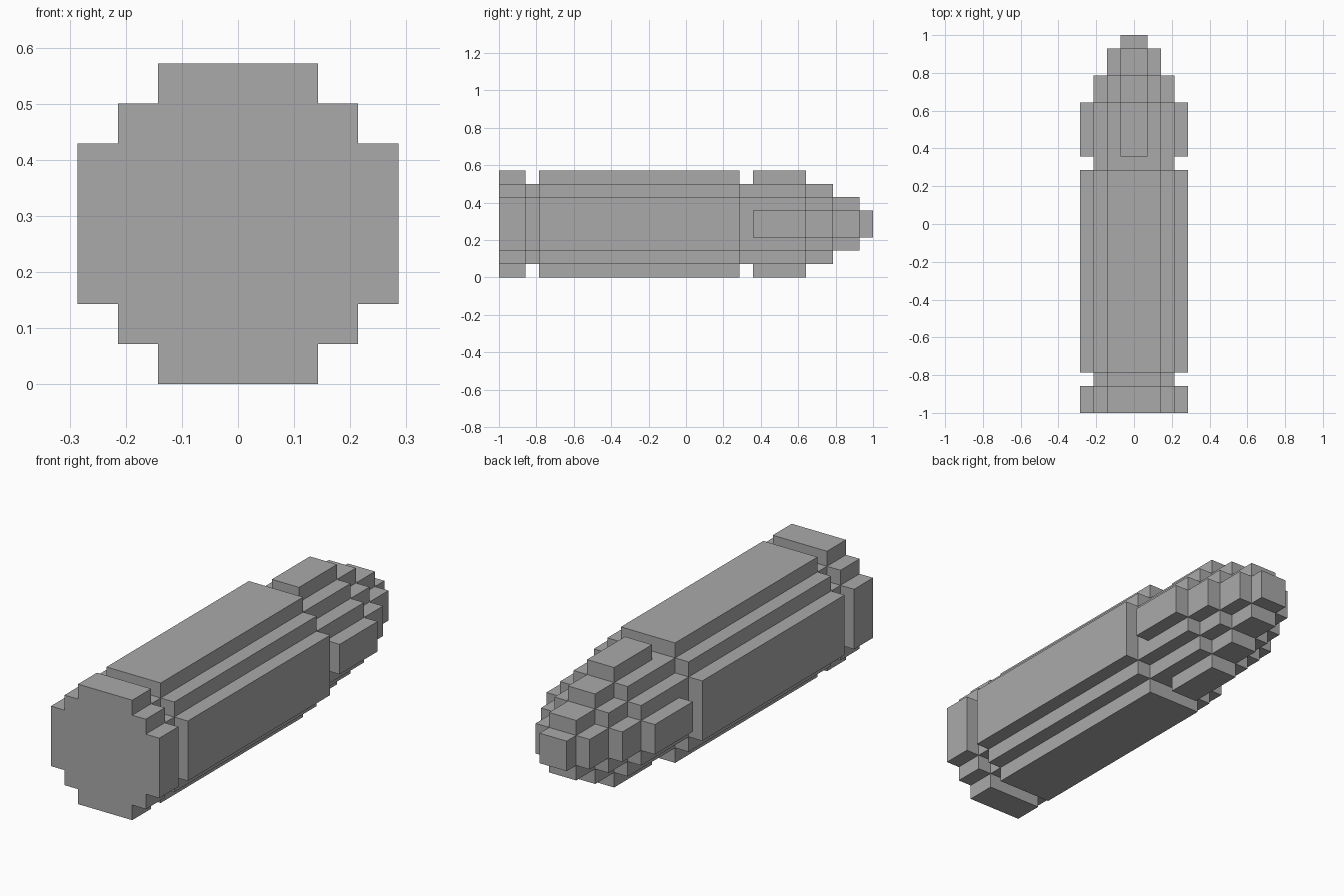
import bpy, bmesh

if "Cube" in bpy.data.objects:
    bpy.data.objects.remove(bpy.data.objects["Cube"])

U = 1 / 14          # one block of the model
CENTRE_Z = 4 * U    # axis height

grey = bpy.data.materials.new("grey")
grey.diffuse_color = (0.4, 0.4, 0.4, 1)
grey.use_nodes = True
grey.node_tree.nodes["Principled BSDF"].inputs["Base Color"].default_value = grey.diffuse_color


def section(half_widths):
    """Stepped outline; half_widths[j] is the half width of block row j from the axis."""
    quarter = []
    for j, w in enumerate(half_widths):
        quarter += [(w, j), (w, j + 1)]
    pts = quarter + [(-x, z) for x, z in reversed(quarter)]
    pts += [(-x, -z) for x, z in quarter] + [(x, -z) for x, z in reversed(quarter)]
    out = []
    for i, p in enumerate(pts):     # drop repeats and points along a straight run
        a, b = pts[i - 1], pts[(i + 1) % len(pts)]
        if p == a:
            continue
        if (a[0] == p[0] == b[0]) or (a[1] == p[1] == b[1] and a != p and b != p):
            continue
        out.append(p)
    return out


def slab(bm, half_widths, y0, y1):
    """Extrude a stepped section along y."""
    verts = [bm.verts.new((x * U, y0 * U, z * U + CENTRE_Z)) for x, z in section(half_widths)]
    face = bm.faces.new(verts)
    new = bmesh.ops.extrude_face_region(bm, geom=[face])["geom"]
    for v in new:
        if isinstance(v, bmesh.types.BMVert):
            v.co.y = y1 * U


def part(name, slabs):
    bm = bmesh.new()
    for s in slabs:
        slab(bm, *s)
    bmesh.ops.recalc_face_normals(bm, faces=bm.faces)
    mesh = bpy.data.meshes.new(name)
    bm.to_mesh(mesh)
    bm.free()
    mesh.materials.append(grey)
    bpy.context.collection.objects.link(bpy.data.objects.new(name, mesh))


FULL = (4, 4, 3, 2)
GROOVE = (3, 3, 2)

# Casing: rim, extraction groove, long body and neck
part("rim", [(FULL, -14, -12)])
part("rim_groove", [(GROOVE, -12, -11)])
part("casing_body", [(FULL, -11, 4)])
part("neck", [(GROOVE, 4, 5)])

# Rounded nose: diamond sections that shrink towards the tip
part("nose", [(tuple(range(n, 0, -1)), y0, y1)
              for n, y0, y1 in ((4, 5, 9), (3, 9, 11), (2, 11, 13), (1, 13, 14))])
